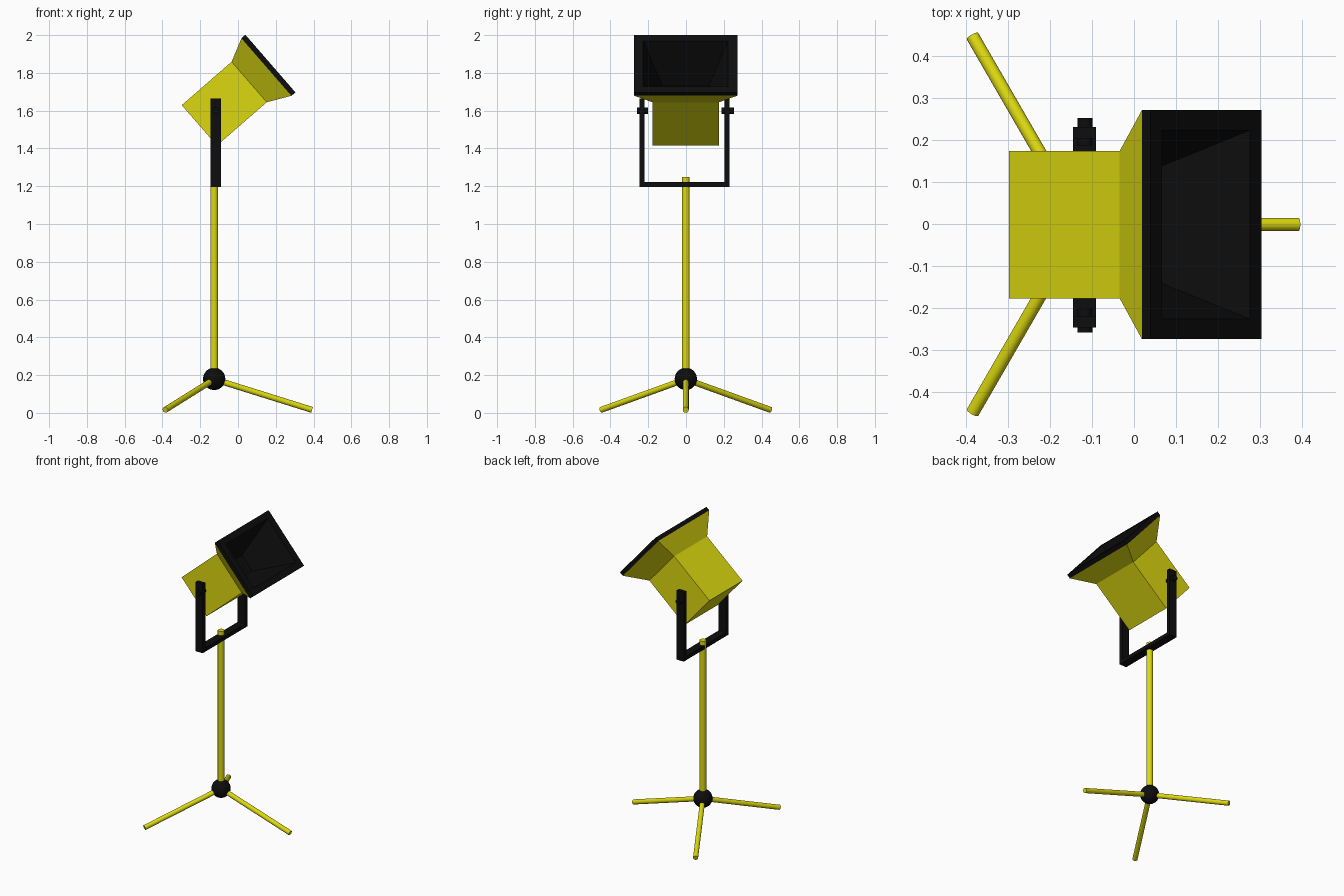
import bpy
from math import radians, cos, sin, tau
from mathutils import Vector

if "Cube" in bpy.data.objects:
    bpy.data.objects.remove(bpy.data.objects["Cube"])


def material(name, rgb):
    m = bpy.data.materials.new(name)
    m.diffuse_color = (*rgb, 1)
    m.use_nodes = True
    m.node_tree.nodes["Principled BSDF"].inputs["Base Color"].default_value = m.diffuse_color
    return m


YELLOW = material("yellow_paint", (0.72, 0.69, 0.005))
BLACK = material("black_paint", (0.004, 0.004, 0.004))


def rod(name, a, b, radius, mat, sides=24):
    a, b = Vector(a), Vector(b)
    d = b - a
    bpy.ops.mesh.primitive_cylinder_add(vertices=sides, radius=radius, depth=d.length, location=(a + b) / 2)
    o = bpy.context.object
    o.name = name
    o.rotation_euler = d.to_track_quat('Z', 'Y').to_euler()
    o.data.materials.append(mat)
    bpy.ops.object.shade_smooth_by_angle(angle=radians(40))
    return o


def box(name, lo, hi, mat):
    lo, hi = Vector(lo), Vector(hi)
    bpy.ops.mesh.primitive_cube_add(size=1, location=(lo + hi) / 2)
    o = bpy.context.object
    o.name = name
    o.scale = hi - lo
    o.data.materials.append(mat)
    return o


def loft(name, rings, mat, cap_start, cap_end):
    """Rectangular rings (distance, half width, half height) along the lamp axis."""
    verts = [(s, y * w, z * h) for s, w, h in rings
             for y, z in ((1, 1), (-1, 1), (-1, -1), (1, -1))]
    faces = [(4 * i + j, 4 * i + (j + 1) % 4, 4 * i + 4 + (j + 1) % 4, 4 * i + 4 + j)
             for i in range(len(rings) - 1) for j in range(4)]
    n = len(verts)
    if cap_start:
        faces.append((3, 2, 1, 0))
    if cap_end:
        faces.append((n - 4, n - 3, n - 2, n - 1))
    me = bpy.data.meshes.new(name)
    me.from_pydata(verts, [], faces)
    me.materials.append(mat)
    o = bpy.data.objects.new(name, me)
    bpy.context.collection.objects.link(o)
    o.location = (-0.205, -0.0015, 1.522)
    o.rotation_euler = (0, radians(-41), 0)
    return o


# Tilted lamp head: box with flared hood, then rim and recessed reflector
loft("lamp_housing", [(0, 0.176, 0.142), (0.35, 0.176, 0.142), (0.472, 0.273, 0.202)],
     YELLOW, True, False)
loft("rim_and_reflector", [(0.472, 0.273, 0.202), (0.499, 0.273, 0.202),
                           (0.499, 0.225, 0.160), (0.25, 0.122, 0.058)],
     BLACK, False, True)

# U-shaped yoke
X0, X1 = -0.145, -0.091
box("yoke_base", (X0, -0.247, 1.197), (X1, 0.231, 1.222), BLACK)
box("yoke_arm_left", (X0, -0.247, 1.222), (X1, -0.220, 1.665), BLACK)
box("yoke_arm_right", (X0, 0.204, 1.222), (X1, 0.231, 1.665), BLACK)

# Pivot bolts
rod("pivot_bolt_left", (-0.117, -0.259, 1.60), (-0.117, -0.200, 1.60), 0.018, BLACK)
rod("pivot_bolt_right", (-0.117, 0.187, 1.60), (-0.117, 0.253, 1.60), 0.018, BLACK)

# Stand pole and hub
PX = -0.126
rod("stand_pole", (PX, -0.001, 0.18), (PX, -0.001, 1.25), 0.0205, YELLOW)
bpy.ops.mesh.primitive_uv_sphere_add(segments=32, ring_count=16, radius=0.059, location=(PX, -0.001, 0.18))
hub = bpy.context.object
hub.name = "stand_hub"
hub.data.materials.append(BLACK)
bpy.ops.object.shade_smooth()

# Three splayed legs
for i in range(3):
    a = tau * i / 3
    rod(f"tripod_leg_{i + 1}", (PX, -0.001, 0.178),
        (PX + 0.518 * cos(a), -0.001 + 0.518 * sin(a), 0.016), 0.0158, YELLOW)
